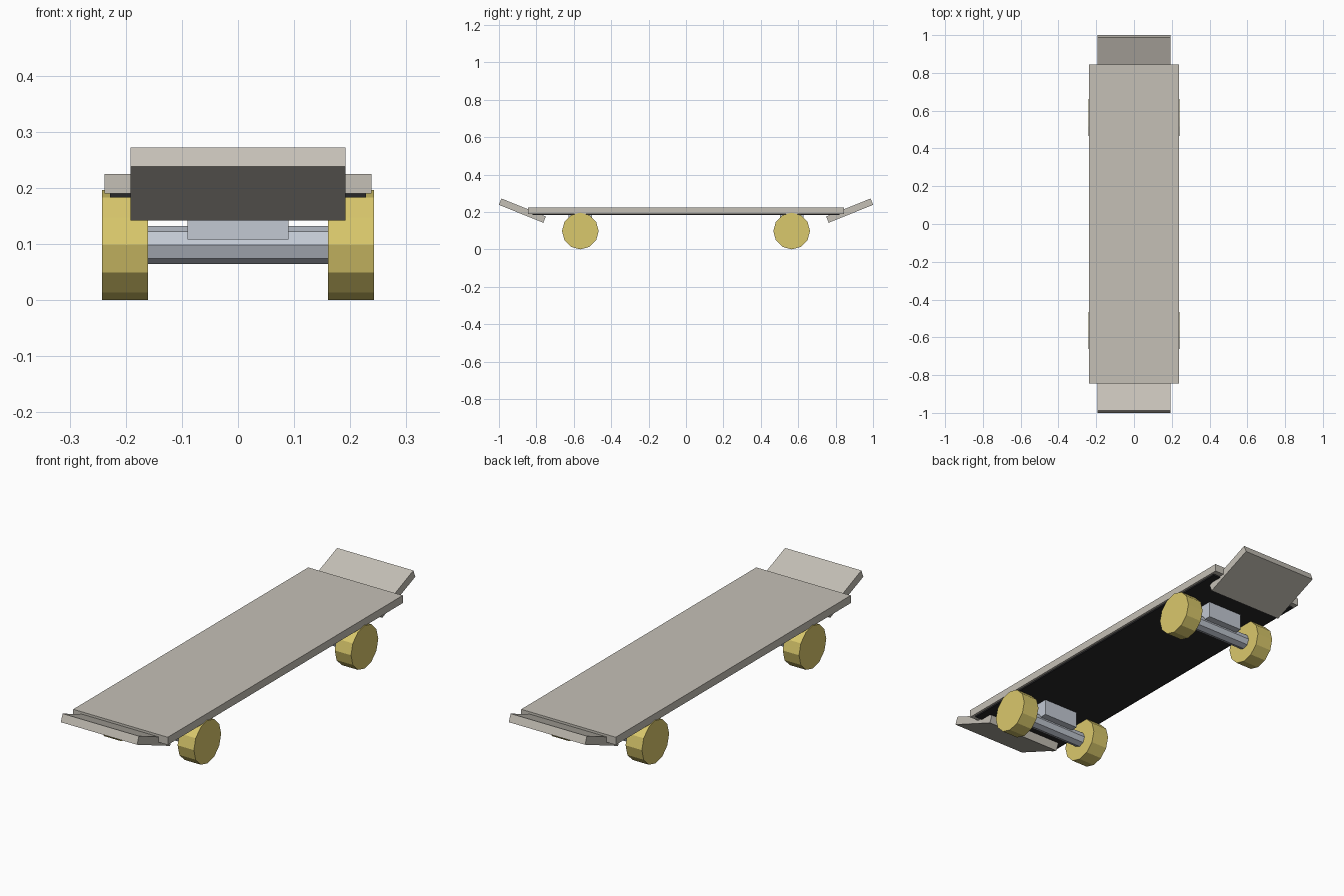
import bpy
import bmesh
from math import radians
from mathutils import Matrix

if "Cube" in bpy.data.objects:
    bpy.data.objects.remove(bpy.data.objects["Cube"], do_unlink=True)


def material(name, color):
    mat = bpy.data.materials.new(name)
    mat.use_nodes = True
    mat.diffuse_color = (*color, 1)
    shader = next(n for n in mat.node_tree.nodes if n.type == "BSDF_PRINCIPLED")
    shader.inputs["Base Color"].default_value = (*color, 1)
    return mat


WOOD = material("pale warm grey", (0.56, 0.53, 0.47))
BLACK = material("black", (0.02, 0.02, 0.022))
METAL = material("light metal", (0.54, 0.58, 0.65))
YELLOW = material("wheel yellow", (0.70, 0.58, 0.15))


def finish(name, bm, mat, location):
    mesh = bpy.data.meshes.new(name)
    bm.to_mesh(mesh)
    bm.free()
    mesh.materials.append(mat)
    obj = bpy.data.objects.new(name, mesh)
    obj.location = location
    bpy.context.collection.objects.link(obj)
    return obj


def box(name, size, location, mat, tilt=0):
    bm = bmesh.new()
    bmesh.ops.create_cube(bm, size=1, matrix=Matrix.Diagonal((*size, 1)))
    obj = finish(name, bm, mat, location)
    obj.rotation_euler.x = tilt
    return obj


def cylinder(name, radius, length, sides, location, mat):
    # Axis along x, with one corner pointing straight down
    bm = bmesh.new()
    bmesh.ops.create_cone(bm, cap_ends=True, segments=sides, radius1=radius,
                          radius2=radius, depth=length,
                          matrix=Matrix.Rotation(radians(90), 4, "Y"))
    return finish(name, bm, mat, location)


# Deck and the dark sheet under it
box("deck", (0.476, 1.69, 0.035), (0, 0, 0.2075), WOOD)
box("under_sheet", (0.456, 1.64, 0.01), (0, 0, 0.188), BLACK)

for end, s in (("front", -1), ("back", 1)):
    # Upturned kick plate
    box(end + "_kick", (0.384, 0.256, 0.0365), (0, s * 0.875, 0.207), WOOD,
        tilt=s * radians(22))
    # Truck block and axle
    y = s * 0.565
    box(end + "_truck_block", (0.18, 0.125, 0.08), (0, y, 0.148), METAL)
    cylinder(end + "_axle", 0.034, 0.34, 8, (0, y, 0.098), METAL)
    # Wheels
    for side, sx in (("left", 1), ("right", -1)):
        cylinder(f"{end}_{side}_wheel", 0.098, 0.082, 12,
                 (sx * 0.201, y, 0.098), YELLOW)
